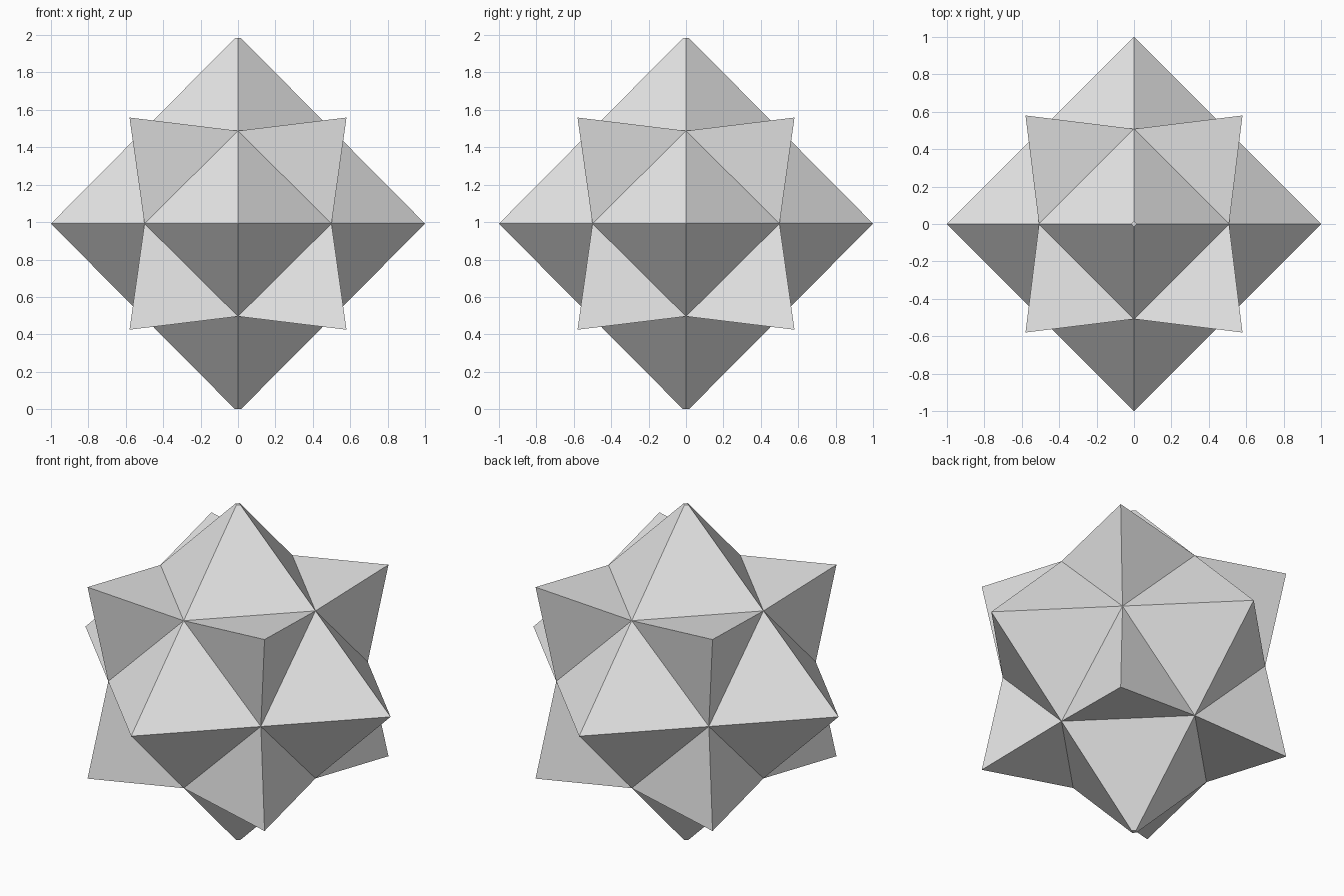
import bpy, bmesh
from itertools import product
from mathutils import Vector

cube = bpy.data.objects.get("Cube")
if cube:
    bpy.data.objects.remove(cube, do_unlink=True)

HALF_HEIGHT = 0.992   # centre height above the floor
TIP = 0.016           # half width of the flat top and bottom tips
SPIKE = Vector((0.58, 0.58, 0.567))

grey = bpy.data.materials.new("light grey")
grey.use_nodes = True
colour = (0.8, 0.8, 0.8, 1)
grey.diffuse_color = colour
grey.node_tree.nodes["Principled BSDF"].inputs["Base Color"].default_value = colour

bm = bmesh.new()


def add_face(points, sign):
    """Add one face, mirrored into the octant given by sign."""
    bm.faces.new([bm.verts.new(p * Vector(sign)) for p in points])


# One octant: side points, blunt tip, edge midpoints and the corner spike
side_x, side_y = Vector((1, 0, 0)), Vector((0, 1, 0))
tip_x, tip_y = Vector((TIP, 0, HALF_HEIGHT)), Vector((0, TIP, HALF_HEIGHT))
mid_xy = (side_x + side_y) / 2
mid_xz = (side_x + tip_x) / 2
mid_yz = (side_y + tip_y) / 2

for sign in product((1, -1), repeat=3):
    add_face((side_x, mid_xy, mid_xz), sign)
    add_face((side_y, mid_yz, mid_xy), sign)
    add_face((mid_xz, mid_yz, tip_y, tip_x), sign)
    for a, b in ((mid_xy, mid_yz), (mid_yz, mid_xz), (mid_xz, mid_xy)):
        add_face((a, b, SPIKE), sign)

# Flat tips at top and bottom
for s in (1, -1):
    add_face((tip_x, tip_y, tip_x * Vector((-1, 1, 1)),
              tip_y * Vector((1, -1, 1))), (1, 1, s))

bmesh.ops.remove_doubles(bm, verts=bm.verts, dist=0.0005)
bmesh.ops.recalc_face_normals(bm, faces=bm.faces)
bmesh.ops.translate(bm, verts=bm.verts, vec=(0, 0, HALF_HEIGHT))

mesh = bpy.data.meshes.new("spiked_star")
bm.to_mesh(mesh)
bm.free()
mesh.materials.append(grey)
bpy.context.collection.objects.link(bpy.data.objects.new("spiked_star", mesh))
